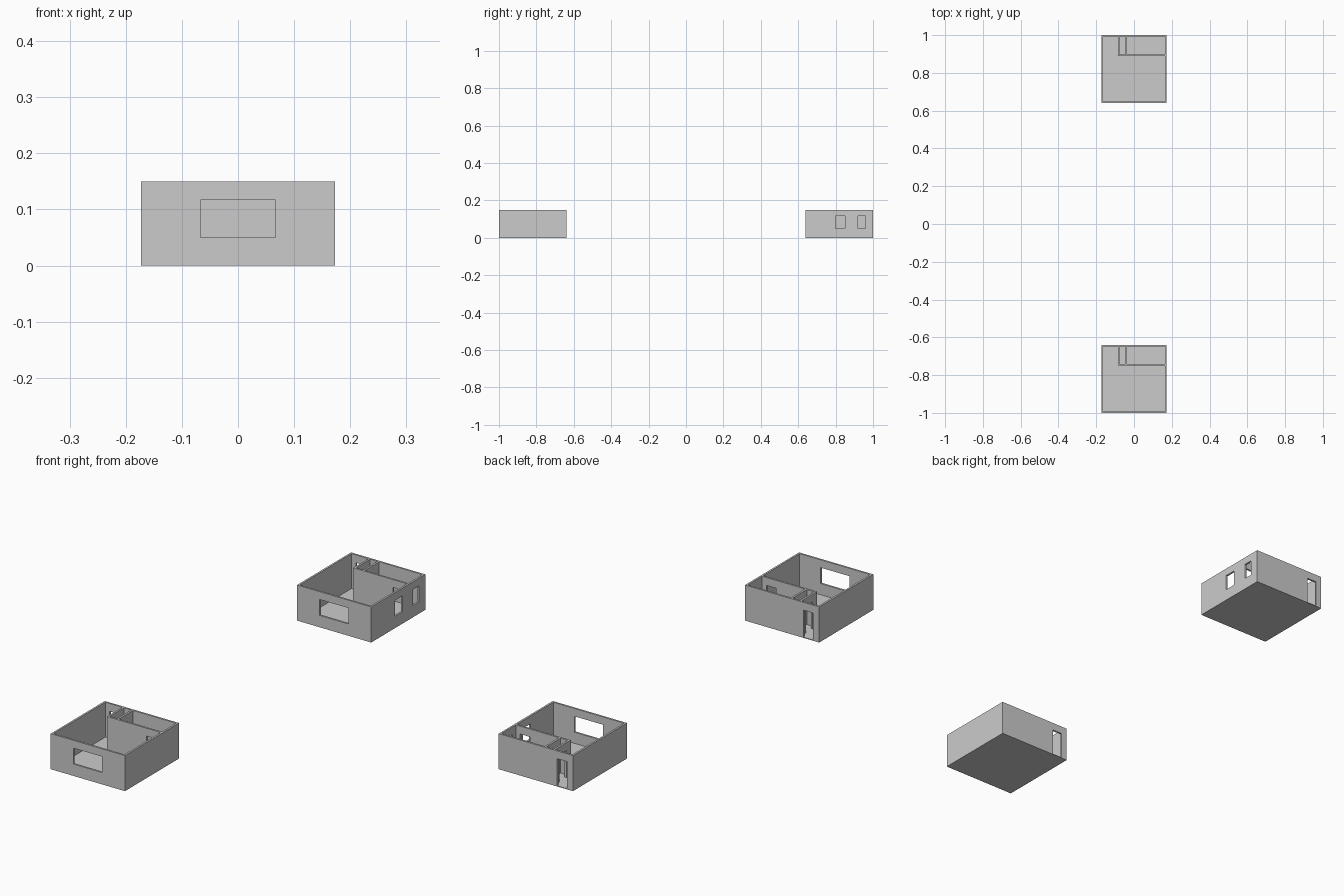
import bpy, bmesh, math

if "Cube" in bpy.data.objects:
    bpy.data.objects.remove(bpy.data.objects["Cube"])

T = 0.008          # wall thickness
F = 0.003          # floor thickness
W, D, H = 0.173, 0.36, 0.15   # half width, depth, wall height
SILL, HEAD = 0.05, 0.117      # window sill and opening head


def shell(name, solids, holes=()):
    """One clean watertight mesh: union of axis-aligned solids minus holes.
    A box is (x0, x1, y0, y1, z0, z1)."""
    cuts = [sorted({round(b[2 * a + i], 5) for b in list(solids) + list(holes) for i in (0, 1)})
            for a in range(3)]

    def inside(b, p):
        return all(b[2 * a] < p[a] < b[2 * a + 1] for a in range(3))

    def filled(c):
        if any(c[a] < 0 or c[a] >= len(cuts[a]) - 1 for a in range(3)):
            return False
        p = [(cuts[a][c[a]] + cuts[a][c[a] + 1]) / 2 for a in range(3)]
        return any(inside(b, p) for b in solids) and not any(inside(b, p) for b in holes)

    bm = bmesh.new()
    n = [len(c) - 1 for c in cuts]
    for i in range(n[0]):
        for j in range(n[1]):
            for k in range(n[2]):
                cell = (i, j, k)
                if not filled(cell):
                    continue
                for a in range(3):
                    for s in (0, 1):
                        other = list(cell)
                        other[a] += 2 * s - 1
                        if filled(other):
                            continue
                        u, v = (a + 1) % 3, (a + 2) % 3
                        quad = []
                        for du, dv in ((0, 0), (1, 0), (1, 1), (0, 1)):
                            q = list(cell)
                            q[a] += s
                            q[u] += du
                            q[v] += dv
                            quad.append(bm.verts.new([cuts[m][q[m]] for m in range(3)]))
                        bm.faces.new(quad if s else quad[::-1])
    bmesh.ops.remove_doubles(bm, verts=bm.verts, dist=1e-5)
    bmesh.ops.dissolve_limit(bm, angle_limit=math.radians(1), verts=bm.verts, edges=bm.edges)
    bmesh.ops.triangulate(bm, faces=[f for f in bm.faces if len(f.verts) > 4])
    me = bpy.data.meshes.new(name)
    bm.to_mesh(me)
    bm.free()
    ob = bpy.data.objects.new(name, me)
    bpy.context.collection.objects.link(ob)
    return ob


def house(label, y0, side_windows):
    y1 = y0 + D
    px0, px1 = -0.086, -0.044      # closet partitions
    py = y0 + 0.25                 # main partition

    # outer walls with front window, back door and optional side windows
    walls = [(-W, W, y0, y0 + T, 0, H), (-W, W, y1 - T, y1, 0, H),
             (-W, -W + T, y0, y1, 0, H), (W - T, W, y0, y1, 0, H)]
    openings = [(-0.067, 0.067, y0 - T, y0 + 2 * T, SILL, HEAD),
                (-0.145, -0.099, y1 - 2 * T, y1 + T, F, HEAD)]
    if side_windows:
        openings += [(W - 2 * T, W + T, y0 + a, y0 + b, SILL, HEAD)
                     for a, b in ((0.16, 0.21), (0.28, 0.32))]
    shell(label + "_outer_walls", walls, openings)

    # inner partitions with a room door and a closet door
    inner = [(px0, W - T, py, py + T, F, H),
             (px0, px0 + T, py, y1 - T, F, H),
             (px1, px1 + T, py, y1 - T, F, H)]
    doors = [(0.099, 0.145, py - T, py + 2 * T, F, HEAD),
             (px0 - T, px0 + 2 * T, y0 + 0.28, y0 + 0.325, F, HEAD)]
    shell(label + "_partitions", inner, doors)

    # floor slab
    shell(label + "_floor", [(-W + T, W - T, y0 + T, y1 - T, 0, F)])


house("front_house", -1.0, False)
house("back_house", 1.0 - D, True)
